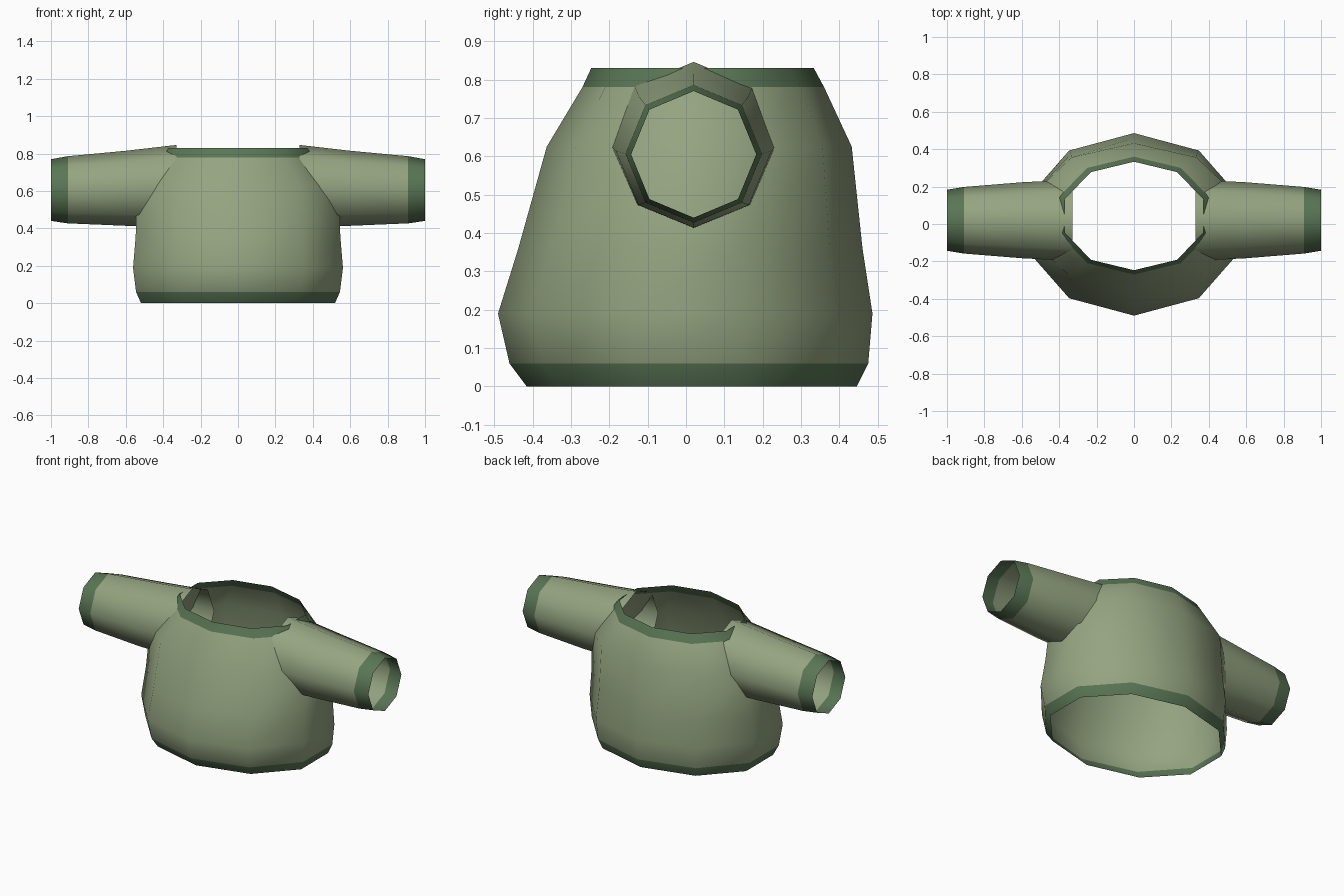
import bpy, bmesh, math

if "Cube" in bpy.data.objects:
    bpy.data.objects.remove(bpy.data.objects["Cube"])


def material(name, rgb):
    m = bpy.data.materials.new(name)
    m.diffuse_color = (*rgb, 1)
    m.use_nodes = True
    m.node_tree.nodes["Principled BSDF"].inputs["Base Color"].default_value = m.diffuse_color
    return m


SAGE = material("sage_knit", (0.30, 0.375, 0.22))
TRIM = material("dark_green_trim", (0.10, 0.18, 0.09))


def open_tube(name, rings, trim_bands):
    """Skin rings of points into an open tube; listed bands get the trim colour."""
    bm = bmesh.new()
    loops = [[bm.verts.new(p) for p in ring] for ring in rings]
    n = len(loops[0])
    for b, (lo, hi) in enumerate(zip(loops, loops[1:])):
        for i in range(n):
            j = (i + 1) % n
            f = bm.faces.new((lo[i], lo[j], hi[j], hi[i]))
            f.smooth = True
            f.material_index = 1 if b in trim_bands else 0
    mesh = bpy.data.meshes.new(name)
    bm.to_mesh(mesh)
    bm.free()
    mesh.materials.append(SAGE)
    mesh.materials.append(TRIM)
    ob = bpy.data.objects.new(name, mesh)
    bpy.context.collection.objects.link(ob)
    return ob


# Body: ten-sided rings as (z, half width, front y, back y), hem to collar
BODY = [
    (0.00, 0.545, -0.415, 0.445),
    (0.06, 0.573, -0.460, 0.475),
    (0.19, 0.590, -0.490, 0.486),
    (0.36, 0.575, -0.437, 0.460),
    (0.625, 0.570, -0.363, 0.432),
    (0.78, 0.425, -0.270, 0.360),
    (0.83, 0.390, -0.247, 0.333),
]
body_rings = []
for z, rx, y0, y1 in BODY:
    cy, ry = (y0 + y1) / 2, (y1 - y0) / 2
    body_rings.append([(rx * math.sin(a), cy - ry * math.cos(a), z)
                       for a in (math.tau * i / 10 for i in range(10))])
open_tube("body", body_rings, {0, len(BODY) - 2})

# Sleeves: eight-sided rings as (x, half depth, bottom z, top z), shoulder to cuff
SLEEVE = [
    (0.33, 0.217, 0.410, 0.846),
    (0.60, 0.203, 0.414, 0.815),
    (0.91, 0.178, 0.427, 0.786),
    (1.00, 0.163, 0.440, 0.770),
]
for side, label in ((1, "right"), (-1, "left")):
    rings = []
    for x, ry, z0, z1 in SLEEVE:
        cz, rz = (z0 + z1) / 2, (z1 - z0) / 2
        rings.append([(side * x, 0.02 + side * ry * math.sin(-a), cz + rz * math.cos(a))
                      for a in (math.tau * i / 8 for i in range(8))])
    open_tube(label + "_sleeve", rings, {len(SLEEVE) - 2})
